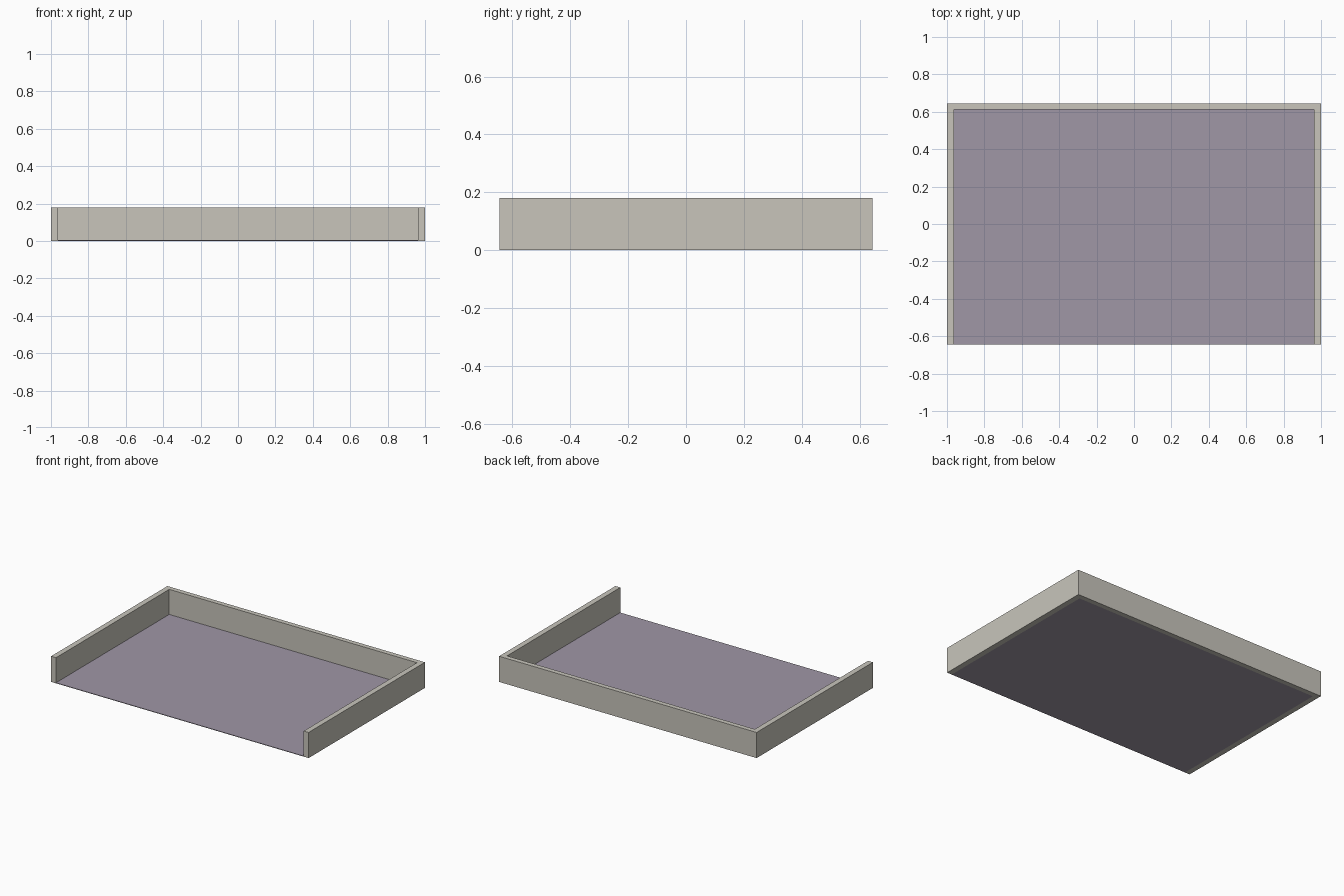
import bpy, bmesh

if "Cube" in bpy.data.objects:
    bpy.data.objects.remove(bpy.data.objects["Cube"])

W, D, H = 1.0, 0.645, 0.18      # half width, half depth, height
SIDE, BACK = 0.038, 0.034       # wall thicknesses
FLOOR = 0.004


def material(name, rgb):
    m = bpy.data.materials.new(name)
    m.diffuse_color = (*rgb, 1)
    m.use_nodes = True
    m.node_tree.nodes["Principled BSDF"].inputs["Base Color"].default_value = m.diffuse_color
    return m


def prism(name, outline, z0, z1, mat):
    """Extrude a flat outline from z0 up to z1."""
    bm = bmesh.new()
    face = bm.faces.new([bm.verts.new((x, y, z0)) for x, y in outline])
    top = bmesh.ops.extrude_face_region(bm, geom=[face])["geom"]
    verts = [v for v in top if isinstance(v, bmesh.types.BMVert)]
    bmesh.ops.translate(bm, vec=(0, 0, z1 - z0), verts=verts)
    bmesh.ops.recalc_face_normals(bm, faces=bm.faces)
    me = bpy.data.meshes.new(name)
    bm.to_mesh(me)
    bm.free()
    me.materials.append(mat)
    ob = bpy.data.objects.new(name, me)
    bpy.context.collection.objects.link(ob)
    return ob


stone = material("warm light grey", (0.58, 0.56, 0.50))
mauve = material("mauve grey", (0.35, 0.31, 0.38))

# U-shaped rim, open at the front
half = [(W, D), (W, -D), (W - SIDE, -D), (W - SIDE, D - BACK)]
prism("rim_walls", half + [(-x, y) for x, y in reversed(half)], 0, H, stone)

# Thin floor panel between the walls
xi, yi = W - SIDE, D - BACK
prism("floor_panel", [(-xi, -D), (xi, -D), (xi, yi), (-xi, yi)], 0, FLOOR, mauve)
